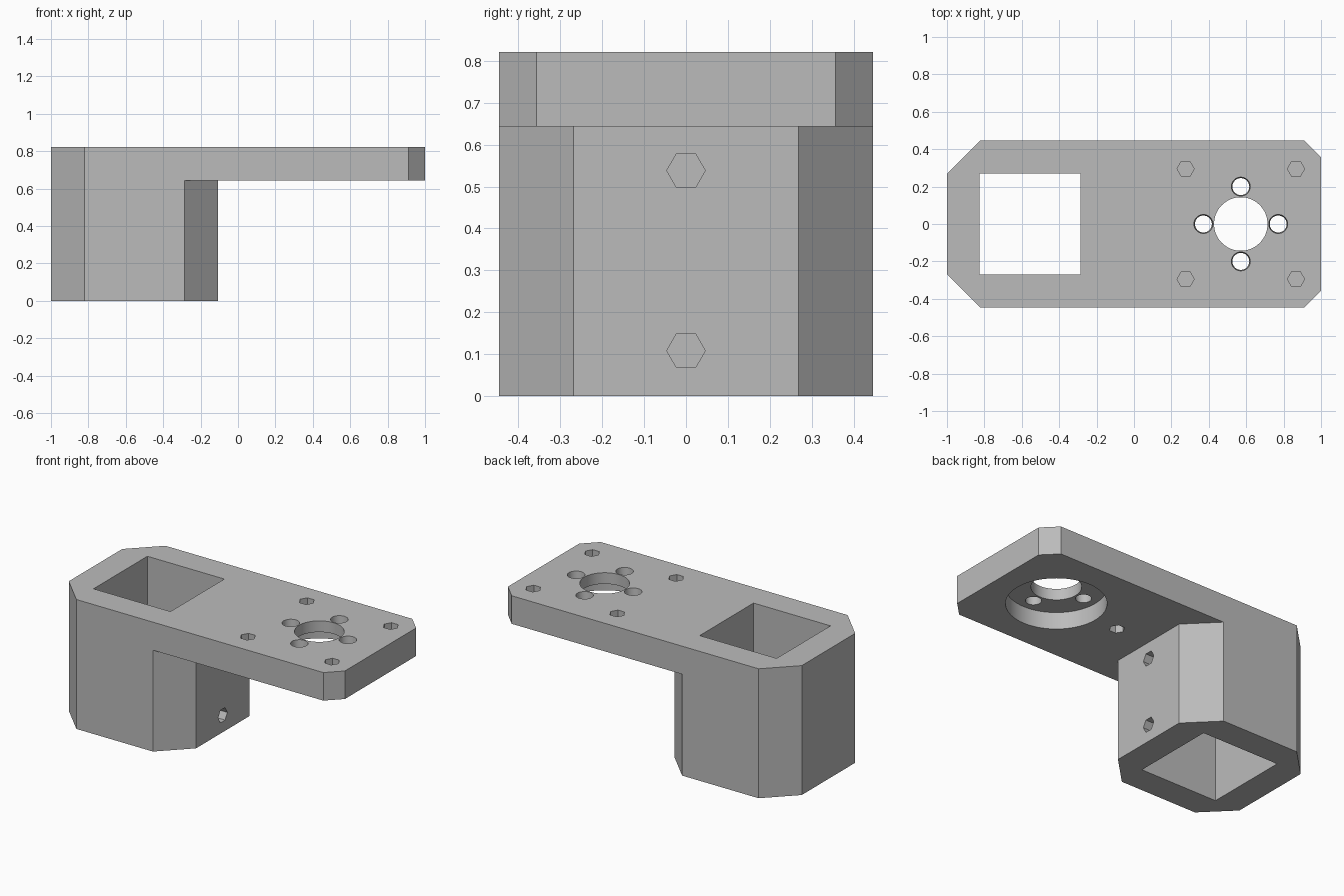
import bpy
import math
import bmesh

if "Cube" in bpy.data.objects:
    bpy.data.objects.remove(bpy.data.objects["Cube"], do_unlink=True)

TOP, PLATE_Z, HALF_Y = 0.821, 0.643, 0.446
AXIS_X = 0.571          # centre of the round flange seat
BLOCK_END = -0.107      # inner end of the clamp block

grey = bpy.data.materials.new("plain grey")
grey.use_nodes = True
GREY = (0.5, 0.5, 0.5, 1)
grey.diffuse_color = GREY
grey.node_tree.nodes["Principled BSDF"].inputs["Base Color"].default_value = GREY


def prism(name, outline, z0, z1):
    """Upright solid from a flat outline."""
    bm = bmesh.new()
    base = bm.faces.new([bm.verts.new((x, y, z0)) for x, y in outline])
    up = bmesh.ops.extrude_face_region(bm, geom=[base])["geom"]
    bmesh.ops.translate(bm, vec=(0, 0, z1 - z0),
                        verts=[v for v in up if isinstance(v, bmesh.types.BMVert)])
    bmesh.ops.recalc_face_normals(bm, faces=bm.faces)
    mesh = bpy.data.meshes.new(name)
    bm.to_mesh(mesh)
    bm.free()
    mesh.materials.append(grey)
    obj = bpy.data.objects.new(name, mesh)
    bpy.context.collection.objects.link(obj)
    return obj


def chamfered(x0, x1, c0, c1):
    """Rectangle outline with cut corners, c0 at the x0 end and c1 at the x1 end."""
    h = HALF_Y
    return [(x0, c0 - h), (x0 + c0, -h), (x1 - c1, -h), (x1, c1 - h),
            (x1, h - c1), (x1 - c1, h), (x0 + c0, h), (x0, h - c0)]


def drill(name, loc, r, depth, sides=6, r_top=None, rot=(0, 0, 0)):
    """Cylinder or cone cutter centred on loc."""
    bpy.ops.mesh.primitive_cone_add(vertices=sides, radius1=r, radius2=r_top or r,
                                    depth=depth, location=loc, rotation=rot)
    obj = bpy.context.object
    obj.name = name
    obj.hide_render = True
    obj.data.materials.append(grey)
    return obj


def combine(target, tool, operation):
    mod = target.modifiers.new(operation.lower(), "BOOLEAN")
    mod.operation, mod.solver, mod.object = operation, "EXACT", tool
    bpy.context.view_layer.objects.active = target
    bpy.ops.object.modifier_apply(modifier=mod.name)
    bpy.data.objects.remove(tool, do_unlink=True)


# Mounting plate with the clamp block hanging below one end
bracket = prism("mounting_bracket", chamfered(-1, 1, 0.178, 0.089), PLATE_Z, TOP)
block = prism("clamp_block", chamfered(-1, BLOCK_END, 0.178, 0.178), 0, TOP)
combine(bracket, block, "UNION")

# Square socket through the block
socket = [(-0.825, -0.27), (-0.285, -0.27), (-0.285, 0.27), (-0.825, 0.27)]
cutters = [prism("socket_cutter", socket, -0.1, TOP + 0.1)]

# Flange seat under the plate and the centre bore
SEAT = 0.107
cutters.append(drill("seat_cutter", (AXIS_X, 0, PLATE_Z + SEAT - 0.15), 0.286, 0.3, 64))
cutters.append(drill("bore_cutter", (AXIS_X, 0, TOP), 0.143, 0.4, 64))

# Four slightly flared flange screw holes
for i in range(4):
    a = i * math.pi / 2
    spot = (AXIS_X + 0.2 * math.cos(a), 0.2 * math.sin(a), TOP - 0.035)
    cutters.append(drill("flange_hole_cutter", spot, 0.045, 0.08, 32, 0.051))

# Blind hexagonal holes in the plate top (points along x)
for sx in (-1, 1):
    for sy in (-1, 1):
        spot = (AXIS_X + sx * 0.295, sy * 0.295, TOP)
        cutters.append(drill("plate_hex_cutter", spot, 0.046, 0.24,
                             rot=(0, 0, math.pi / 6)))

# Blind hexagonal hole under the plate
cutters.append(drill("under_hex_cutter", (0.125, 0, PLATE_Z), 0.045, 0.24,
                     rot=(0, 0, math.pi / 6)))

# Two hexagonal clamp screw holes into the socket (points along y)
for z in (0.108, 0.538):
    cutters.append(drill("clamp_hex_cutter", (-0.18, 0, z), 0.046, 0.3,
                         rot=(0, math.pi / 2, 0)))

for cutter in cutters:
    combine(bracket, cutter, "DIFFERENCE")

bpy.ops.object.select_all(action="DESELECT")
bracket.select_set(True)
bpy.context.view_layer.objects.active = bracket
bpy.ops.object.shade_smooth_by_angle(angle=math.radians(30))
